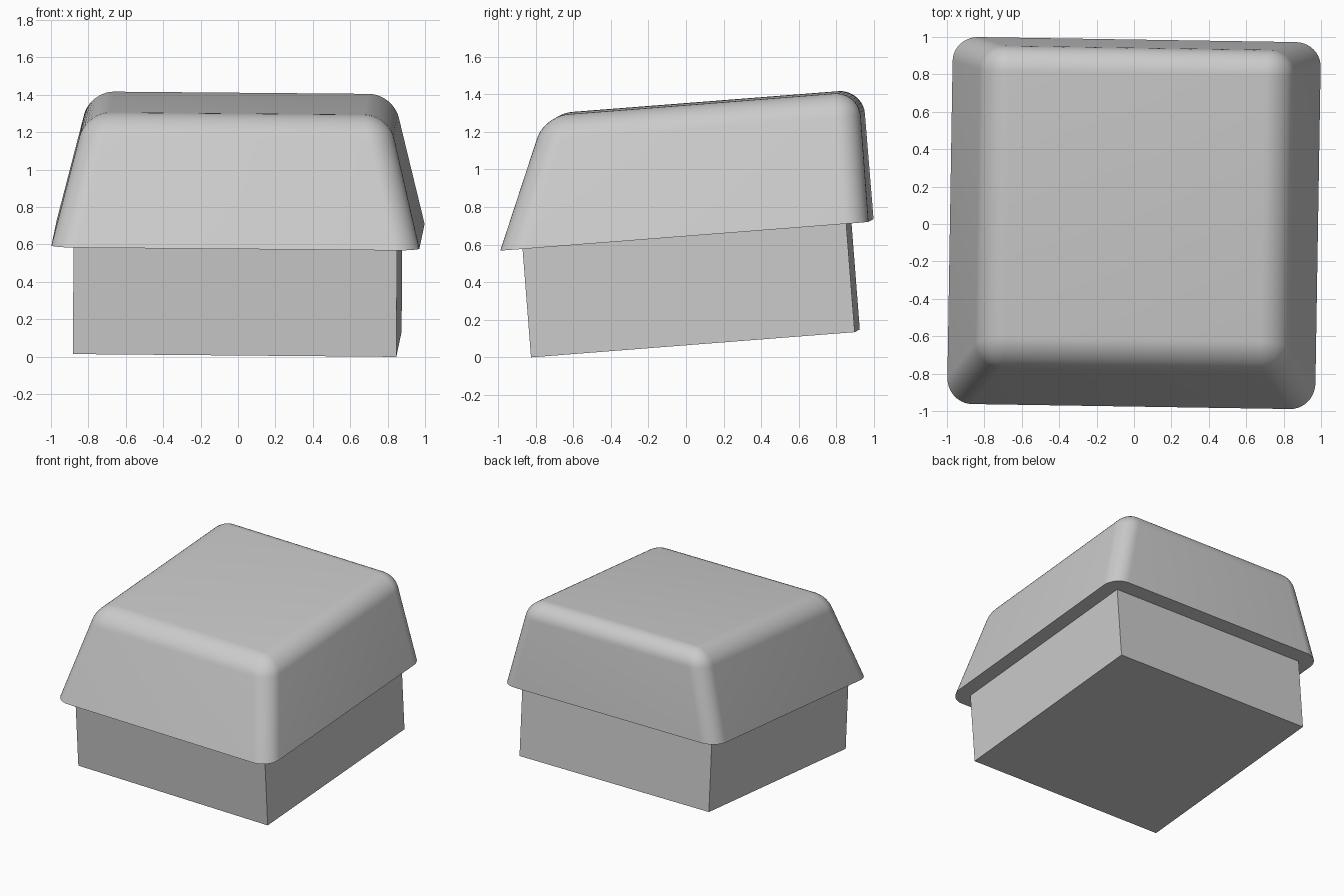
import bpy
import bmesh
from math import radians
from mathutils import Euler, Matrix, Vector

cube = bpy.data.objects.get("Cube")
if cube:
    bpy.data.objects.remove(cube, do_unlink=True)

# One plain grey for the whole key
grey = bpy.data.materials.new("plain_grey")
grey.use_nodes = True
colour = (0.6, 0.6, 0.6, 1)
grey.diffuse_color = colour
grey.node_tree.nodes["Principled BSDF"].inputs["Base Color"].default_value = colour

# Shared slight tilt, pivoting on the centre of the cap's underside
TILT = Matrix.Translation((0, 0.005, 0.652)) @ Euler(
    (radians(4.45), radians(0.5), radians(-0.9))).to_matrix().to_4x4()
HALF, HEIGHT = 0.984, 0.695


def tapered_block(name, half, z0, z1, side=0, front=0, rounding=0):
    """Box whose top is drawn in at the sides and front, edges optionally rounded."""
    bm = bmesh.new()
    bmesh.ops.create_cube(bm, size=2)
    for v in bm.verts:
        x, y, top = v.co.x, v.co.y, v.co.z > 0
        v.co = Vector((x * (half - side * top),
                       y * half + (front if top and y < 0 else 0),
                       z1 if top else z0))
    if rounding:
        edges = [e for e in bm.edges if any(v.co.z > z0 + 0.01 for v in e.verts)]
        bmesh.ops.bevel(bm, geom=edges, offset=rounding, offset_type='OFFSET',
                        segments=10, profile=0.5, affect='EDGES', clamp_overlap=True)
    mesh = bpy.data.meshes.new(name)
    bm.to_mesh(mesh)
    bm.free()
    mesh.materials.append(grey)
    obj = bpy.data.objects.new(name, mesh)
    obj.matrix_world = TILT
    bpy.context.collection.objects.link(obj)
    return obj


# Square plunger below, and the rounded cap with an upright back
tapered_block("square_stem", 0.865, -0.58, 0.02)
cap = tapered_block("key_cap", HALF, 0, HEIGHT, side=0.174, front=0.287, rounding=0.13)

bpy.context.view_layer.objects.active = cap
cap.select_set(True)
bpy.ops.object.shade_smooth_by_angle(angle=radians(30))
